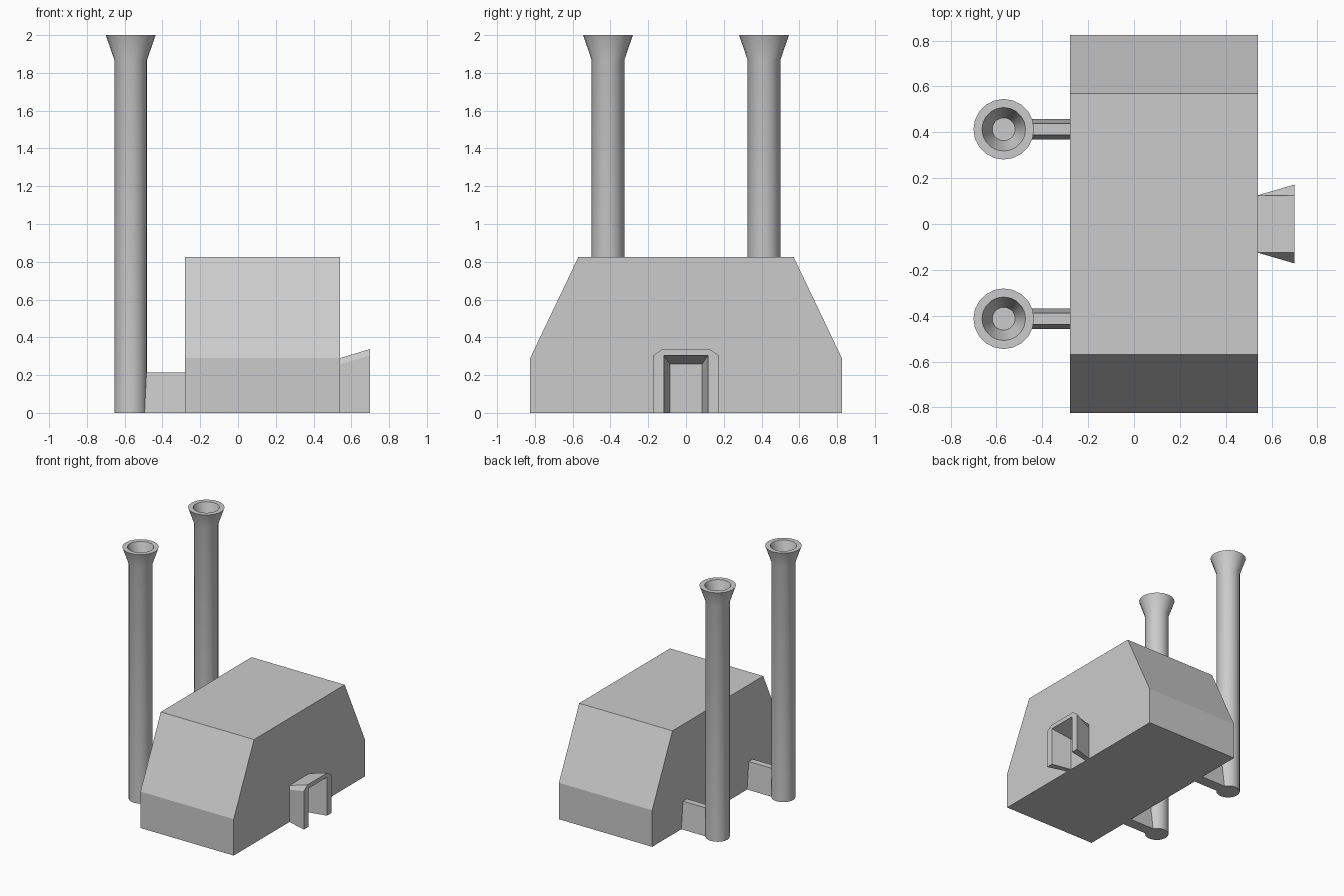
import bpy
import bmesh
import math

cube = bpy.data.objects.get("Cube")
if cube:
    bpy.data.objects.remove(cube, do_unlink=True)

gray = bpy.data.materials.new("light_gray")
gray.use_nodes = True
gray.diffuse_color = (0.6, 0.6, 0.6, 1)
gray.node_tree.nodes["Principled BSDF"].inputs["Base Color"].default_value = (0.6, 0.6, 0.6, 1)


def loft(name, rings, cap=True, smooth=False):
    """Skin a list of equal-length vertex rings, optionally capping both ends."""
    bm = bmesh.new()
    loops = [[bm.verts.new(p) for p in ring] for ring in rings]
    n = len(loops[0])
    for a, b in zip(loops, loops[1:]):
        for i in range(n):
            j = (i + 1) % n
            bm.faces.new((a[i], a[j], b[j], b[i]))
    if cap:
        bm.faces.new(loops[0])
        bm.faces.new(loops[-1])
    bmesh.ops.recalc_face_normals(bm, faces=bm.faces)
    mesh = bpy.data.meshes.new(name)
    bm.to_mesh(mesh)
    bm.free()
    mesh.materials.append(gray)
    obj = bpy.data.objects.new(name, mesh)
    bpy.context.collection.objects.link(obj)
    if smooth:
        bpy.ops.object.select_all(action="DESELECT")
        obj.select_set(True)
        bpy.context.view_layer.objects.active = obj
        bpy.ops.object.shade_smooth_by_angle(angle=math.radians(25))
    return obj


def extrude_x(name, profile, x0, x1):
    return loft(name, [[(x, y, z) for y, z in profile] for x in (x0, x1)])


def mirrored(half):
    """Complete a (y, z) half profile across y = 0."""
    return half + [(-y, z) for y, z in reversed(half)]


# Main building with sloped ends
WALL_L, WALL_R = -0.28, 0.54
extrude_x("main_building", mirrored([(0.825, 0), (0.825, 0.29), (0.57, 0.825)]), WALL_L, WALL_R)

# Chimneys with flared, hollow tops and tapered ducts to the building
CX, CY, SIDES = -0.568, 0.413, 20
steps = [(0.087, 0), (0.087, 1.87), (0.132, 2), (0.095, 2), (0.05, 1.87)]
for label, cy in (("front", -CY), ("back", CY)):
    rings = [[(CX + r * math.cos(math.tau * i / SIDES),
               cy + r * math.sin(math.tau * i / SIDES), z) for i in range(SIDES)]
             for r, z in steps]
    loft(label + "_chimney", rings, smooth=True)
    duct = [(cy + y, z) for y, z in mirrored([(0.045, 0), (0.025, 0.215)])]
    extrude_x(label + "_duct", duct, CX + 0.04, WALL_L)

# Flared entrance hood: outer and inner arches at the wall and at the mouth
MOUTH = 0.70
outer_wall = mirrored([(0.125, 0), (0.125, 0.258), (0.125, 0.29)])
outer_mouth = mirrored([(0.172, 0), (0.172, 0.305), (0.125, 0.338)])
inner_wall = mirrored([(0.085, 0), (0.085, 0.258), (0.084, 0.258)])
inner_mouth = mirrored([(0.117, 0), (0.117, 0.305), (0.116, 0.305)])
sections = []
for ow, om, iw, im in zip(outer_wall, outer_mouth, inner_wall, inner_mouth):
    sections.append([(WALL_R, *ow), (MOUTH, *om), (MOUTH, *im), (WALL_R, *iw)])
loft("entrance_hood", sections)
